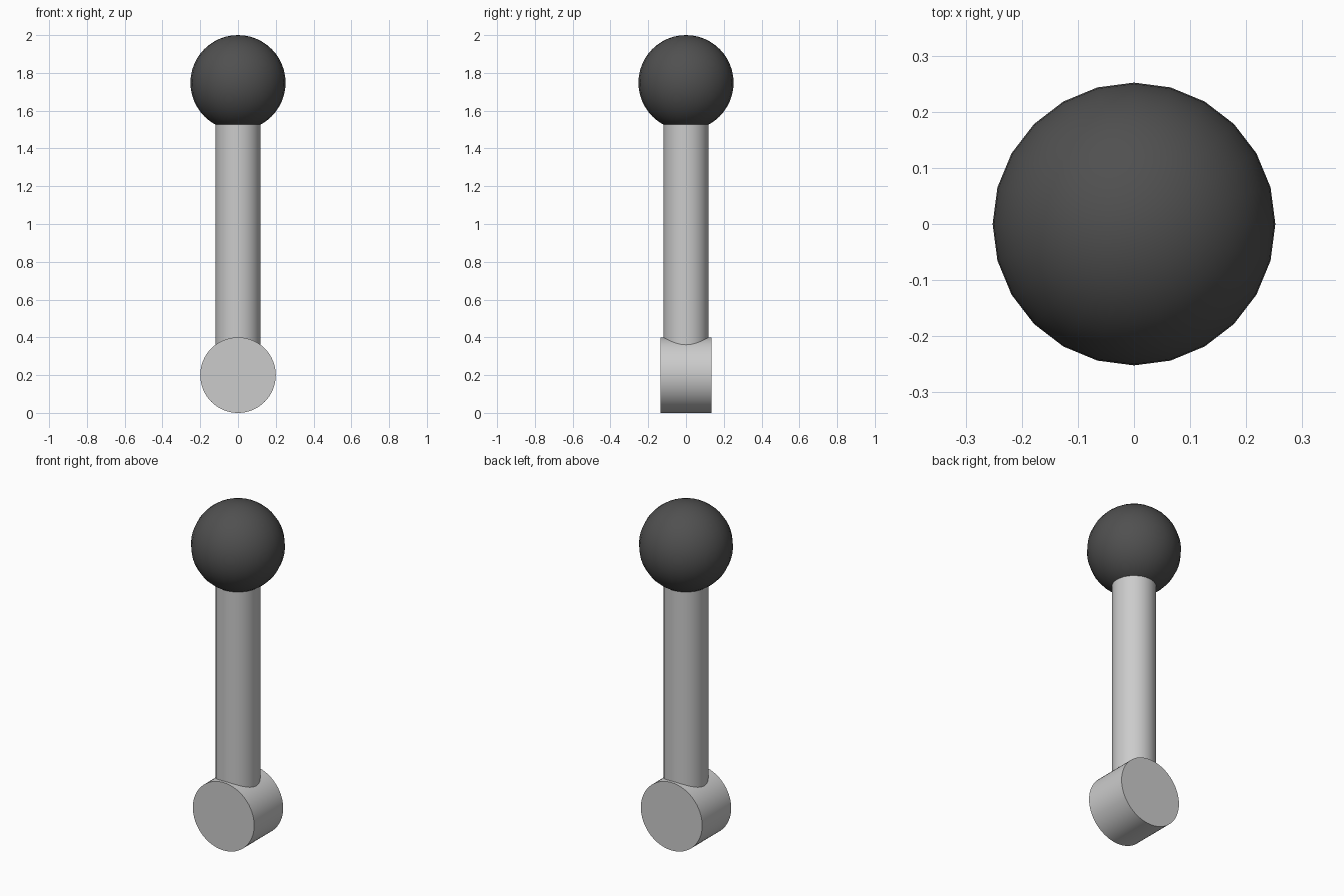
import bpy, math

if "Cube" in bpy.data.objects:
    bpy.data.objects.remove(bpy.data.objects["Cube"])


def finish(name, angle):
    obj = bpy.context.object
    obj.name = name
    bpy.ops.object.shade_smooth_by_angle(angle=math.radians(angle))
    return obj


def cylinder(name, radius, depth, location, rotation=(0, 0, 0), sides=48):
    bpy.ops.mesh.primitive_cylinder_add(vertices=sides, radius=radius, depth=depth,
                                        location=location, rotation=rotation)
    return finish(name, 30)


# Pivot hub lying along y
cylinder("pivot_hub", 0.2, 0.27, (0, 0, 0.2), (math.pi / 2, 0, 0), 64)

# Upright shaft running from the hub into the knob
BOTTOM, TOP = 0.2, 1.7
cylinder("lever_shaft", 0.119, TOP - BOTTOM, (0, 0, (BOTTOM + TOP) / 2), sides=32)

# Dark ball knob
bpy.ops.mesh.primitive_uv_sphere_add(segments=24, ring_count=24, radius=0.252,
                                     location=(0, 0, 1.748))
knob = finish("ball_knob", 60)
dark = bpy.data.materials.new("dark_grey")
dark.diffuse_color = (0.08, 0.08, 0.08, 1)
dark.use_nodes = True
dark.node_tree.nodes["Principled BSDF"].inputs["Base Color"].default_value = dark.diffuse_color
knob.data.materials.append(dark)
